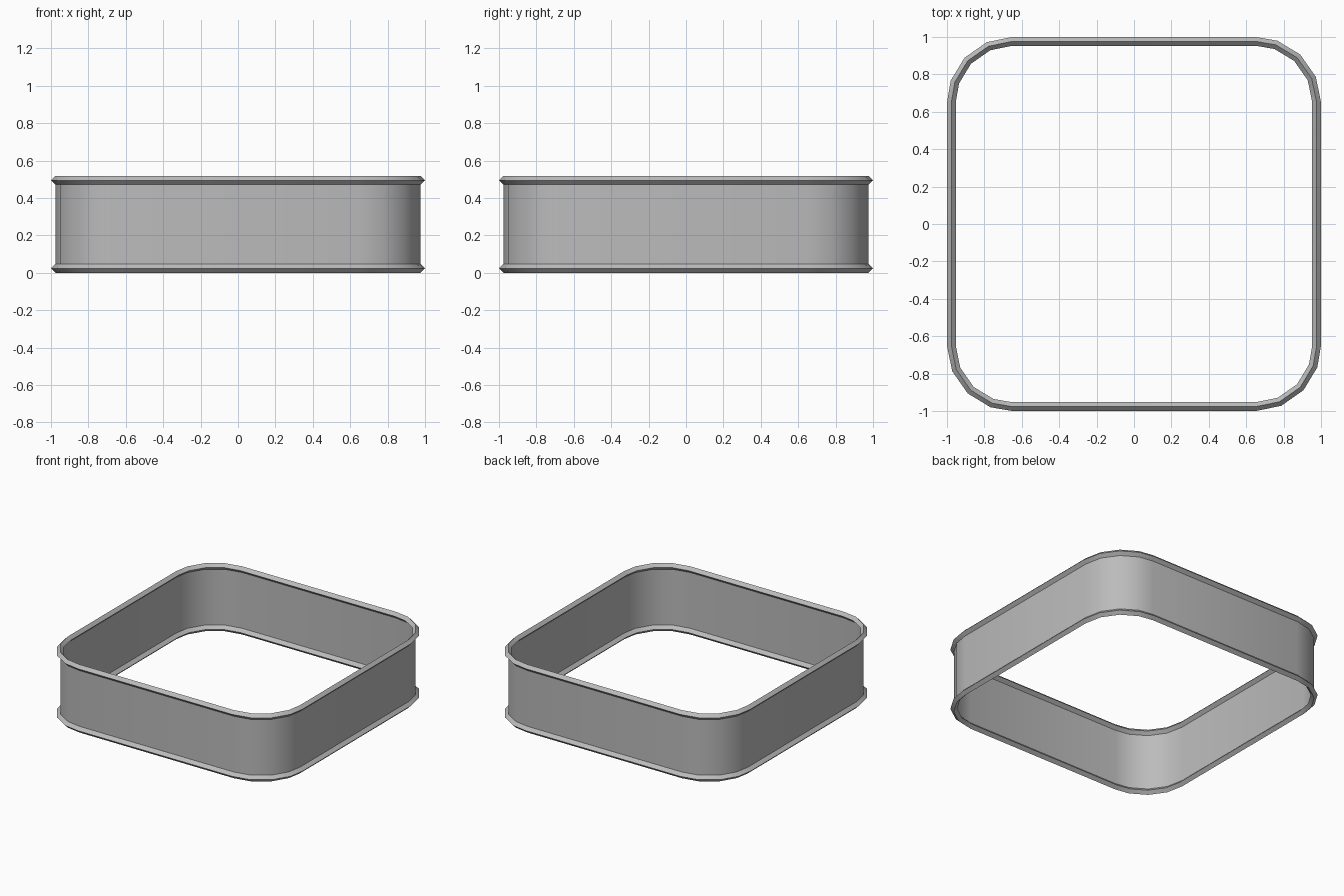
import bpy
import bmesh
from math import sin, cos, radians

cube = bpy.data.objects.get("Cube")
if cube:
    bpy.data.objects.remove(cube, do_unlink=True)

HEIGHT = 0.518
BEAD = 0.0235                 # half-width of the diamond-section rim
CENTRE = 0.65                 # corner arc centre
RADIUS = 1 - BEAD - CENTRE    # corner arc radius on the wall line
CORNER_ANGLES = (0, 19.5, 43, 67, 90)

metal = bpy.data.materials.new("grey metal")
metal.use_nodes = True
GREY = (0.5, 0.5, 0.5, 1)
metal.diffuse_color = GREY
metal.node_tree.nodes["Principled BSDF"].inputs["Base Color"].default_value = GREY


def outline(offset):
    """Rounded square, one corner repeated by quarter turns."""
    points = []
    for turn in range(4):
        x, y = CENTRE, CENTRE
        for _ in range(turn):
            x, y = y, -x
        for angle in CORNER_ANGLES:
            a = radians(angle + 90 * turn)
            r = RADIUS + offset
            points.append((x + r * sin(a), y + r * cos(a)))
    return points


def sweep(name, section, closed):
    """Carry a section of (offset, height) points round the outline."""
    bm = bmesh.new()
    rings = [[bm.verts.new((x, y, z)) for x, y in outline(d)] for d, z in section]
    if closed:
        rings.append(rings[0])
    for low, high in zip(rings, rings[1:]):
        for i in range(len(low)):
            bm.faces.new((low[i - 1], high[i - 1], high[i], low[i]))
    bmesh.ops.recalc_face_normals(bm, faces=bm.faces)
    mesh = bpy.data.meshes.new(name)
    bm.to_mesh(mesh)
    bm.free()
    mesh.materials.append(metal)
    obj = bpy.data.objects.new(name, mesh)
    bpy.context.collection.objects.link(obj)
    bpy.ops.object.select_all(action="DESELECT")
    obj.select_set(True)
    bpy.context.view_layer.objects.active = obj
    bpy.ops.object.shade_smooth_by_angle(angle=radians(35))
    return obj


# Thin wall between the two rims
sweep("wall", [(0, BEAD), (0, HEIGHT - BEAD)], closed=False)

# Diamond-section rims
for name, z in (("bottom_rim", BEAD), ("top_rim", HEIGHT - BEAD)):
    sweep(name, [(BEAD, z), (0, z + BEAD), (-BEAD, z), (0, z - BEAD)], closed=True)
